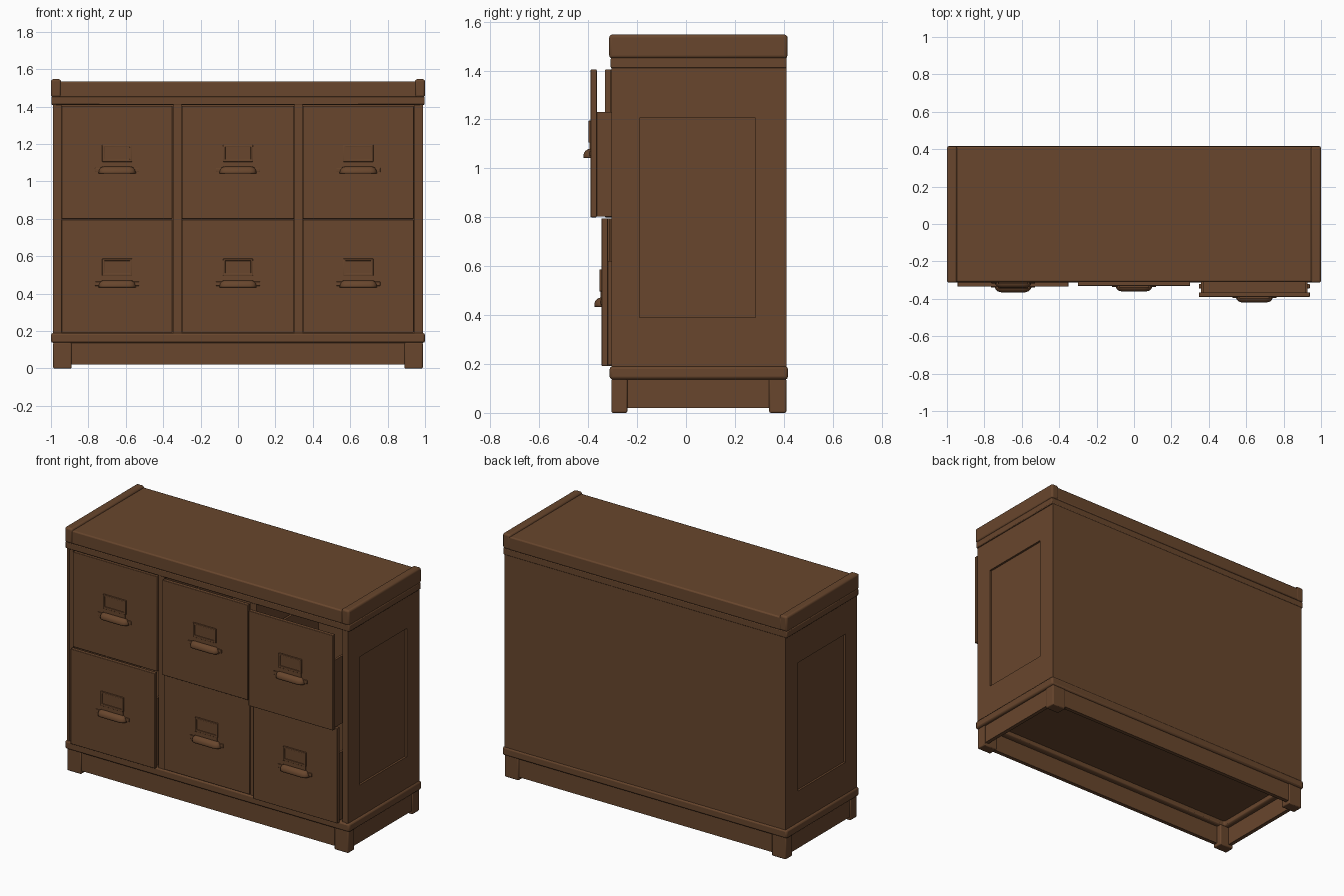
import bpy, bmesh, math
from mathutils import Vector

if "Cube" in bpy.data.objects:
    bpy.data.objects.remove(bpy.data.objects["Cube"])

wood = bpy.data.materials.new("brown wood")
wood.diffuse_color = (0.138, 0.061, 0.026, 1)
wood.use_nodes = True
wood.node_tree.nodes["Principled BSDF"].inputs["Base Color"].default_value = wood.diffuse_color


def finish(name, bm, bevel=0.0, segs=2, solid=0.0):
    bmesh.ops.recalc_face_normals(bm, faces=bm.faces)
    me = bpy.data.meshes.new(name)
    bm.to_mesh(me)
    bm.free()
    me.materials.append(wood)
    ob = bpy.data.objects.new(name, me)
    bpy.context.collection.objects.link(ob)
    if solid:
        m = ob.modifiers.new("thickness", 'SOLIDIFY')
        m.thickness = solid
    if bevel:
        m = ob.modifiers.new("bevel", 'BEVEL')
        m.width, m.segments = bevel, segs
    bpy.ops.object.select_all(action='DESELECT')
    ob.select_set(True)
    bpy.context.view_layer.objects.active = ob
    bpy.ops.object.shade_smooth_by_angle(angle=math.radians(35))
    return ob


def box(name, x0, x1, y0, y1, z0, z1, bevel=0.0, segs=2):
    bm = bmesh.new()
    bmesh.ops.create_cube(bm, size=1)
    for v in bm.verts:
        v.co = Vector(((x0 + x1) / 2 + v.co.x * (x1 - x0),
                       (y0 + y1) / 2 + v.co.y * (y1 - y0),
                       (z0 + z1) / 2 + v.co.z * (z1 - z0)))
    return finish(name, bm, bevel, segs)


def ring(name, axis, d0, d1, outer, inner, bevel=0.0):
    """Rectangular frame, extruded along axis; rects are (a0, a1, b0, b1)."""
    bm = bmesh.new()

    def loop(r, d):
        pts = [(r[0], r[2]), (r[1], r[2]), (r[1], r[3]), (r[0], r[3])]
        out = []
        for p in pts:
            c = list(p)
            c.insert(axis, d)
            out.append(bm.verts.new(c))
        return out
    loops = [loop(outer, d0), loop(outer, d1), loop(inner, d1), loop(inner, d0)]
    for i in range(4):
        a, b = loops[i], loops[(i + 1) % 4]
        for k in range(4):
            bm.faces.new((a[k], a[(k + 1) % 4], b[(k + 1) % 4], b[k]))
    return finish(name, bm, bevel)


F, B = -0.305, 0.41     # front and back of the carcass

# Base: feet, skirts, moulding ring and floor
for sx in (-1, 1):
    xs = sorted((sx * 0.89, sx * 0.988))
    box("front_foot", *xs, F, -0.24, 0, 0.14, 0.006)
    box("back_foot", *xs, 0.34, B, 0, 0.14, 0.006)
ring("skirt", 2, 0.02, 0.14, (-0.98, 0.98, -0.299, 0.404), (-0.955, 0.955, -0.274, 0.379))
ring("base_moulding", 2, 0.137, 0.19, (-1, 1, -0.312, 0.417), (-0.925, 0.925, -0.245, 0.35), 0.011)
box("floor", -0.97, 0.97, -0.29, 0.40, 0.172, 0.188)

# Carcass: framed sides with sunken panels, back, dividers
for s in (-1, 1):
    box("side_panel", *sorted((s * 0.945, s * 0.975)), F + 0.003, B - 0.003, 0.188, 1.415)
    ring("side_frame", 0, *sorted((s * 0.974, s * 0.988)),
         (F, B, 0.188, 1.415), (-0.19, 0.285, 0.39, 1.205))
    box("divider", *sorted((s * 0.303, s * 0.345)), F, 0.39, 0.188, 1.415)
box("back_panel", -0.985, 0.985, 0.39, B, 0.188, 1.415)

# Top: lower rail, thick board and raised end caps
box("top_rail", -0.998, 0.998, -0.308, 0.412, 1.41, 1.452, 0.005)
box("top_board", -0.96, 0.96, -0.31, 0.414, 1.45, 1.535, 0.008)
for s in (-1, 1):
    box("top_end_cap", *sorted((s * 0.946, s * 1.0)), -0.314, 0.415, 1.45, 1.547, 0.012, 3)


def cup_pull(cx, y, z):
    """Hooded bin pull, open at the bottom."""
    bm = bmesh.new()
    plan = [(-.1, 0), (-.094, -.014), (-.083, -.025), (-.065, -.03),
            (.065, -.03), (.083, -.025), (.094, -.014), (.1, 0)]
    rows = []
    for i in range(7):
        a = math.radians(85) * i / 6
        k = 0.68 + 0.32 * math.cos(a)
        rows.append([bm.verts.new((cx + px * k, y + py * math.cos(a), z + 0.008 + 0.03 * math.sin(a)))
                     for px, py in plan])
    rows.insert(0, [bm.verts.new((cx + px, y + py, z)) for px, py in plan])
    for r, q in zip(rows, rows[1:]):
        for k in range(len(plan) - 1):
            bm.faces.new((r[k], r[k + 1], q[k + 1], q[k]))
    finish("cup_pull", bm, solid=0.003)


def drawer(x0, x1, z0, z1, y):
    t = 0.025
    xa, xb, top = x0 + 0.012, x1 - 0.012, z0 + 0.43
    box("drawer_front", x0, x1, y, y + t, z0, z1, 0.003)
    # Open box behind the front
    yb = y + 0.68
    box("drawer_side", xa, xa + 0.015, y + t, yb, z0 + 0.003, top)
    box("drawer_side", xb - 0.015, xb, y + t, yb, z0 + 0.003, top)
    box("drawer_back", xa, xb, yb - 0.015, yb, z0 + 0.003, top)
    box("drawer_bottom", xa, xb, y + t, yb, z0 + 0.003, z0 + 0.018)
    # Label holder and pull
    c = (x0 + x1) / 2
    ring("label_frame", 1, y - 0.009, y + 0.001,
         (c - 0.08, c + 0.08, z0 + 0.305, z0 + 0.395),
         (c - 0.068, c + 0.068, z0 + 0.318, z0 + 0.384), 0.002)
    box("label_card", c - 0.07, c + 0.07, y - 0.003, y + 0.001, z0 + 0.315, z0 + 0.387)
    box("pull_neck", c - 0.075, c + 0.075, y - 0.004, y + 0.001, z0 + 0.27, z0 + 0.308)
    box("pull_flange", c - 0.118, c + 0.118, y - 0.005, y + 0.001, z0 + 0.25, z0 + 0.272, 0.002)
    cup_pull(c, y, z0 + 0.242)


# Drawers: columns, with how far forward the lower and upper one stand
columns = [(-0.943, -0.35, -0.335, -0.312),
           (-0.3, 0.3, -0.312, -0.331),
           (0.347, 0.94, -0.345, -0.39)]
for x0, x1, low, high in columns:
    drawer(x0, x1, 0.192, 0.796, low)
    drawer(x0, x1, 0.8, 1.404, high)
